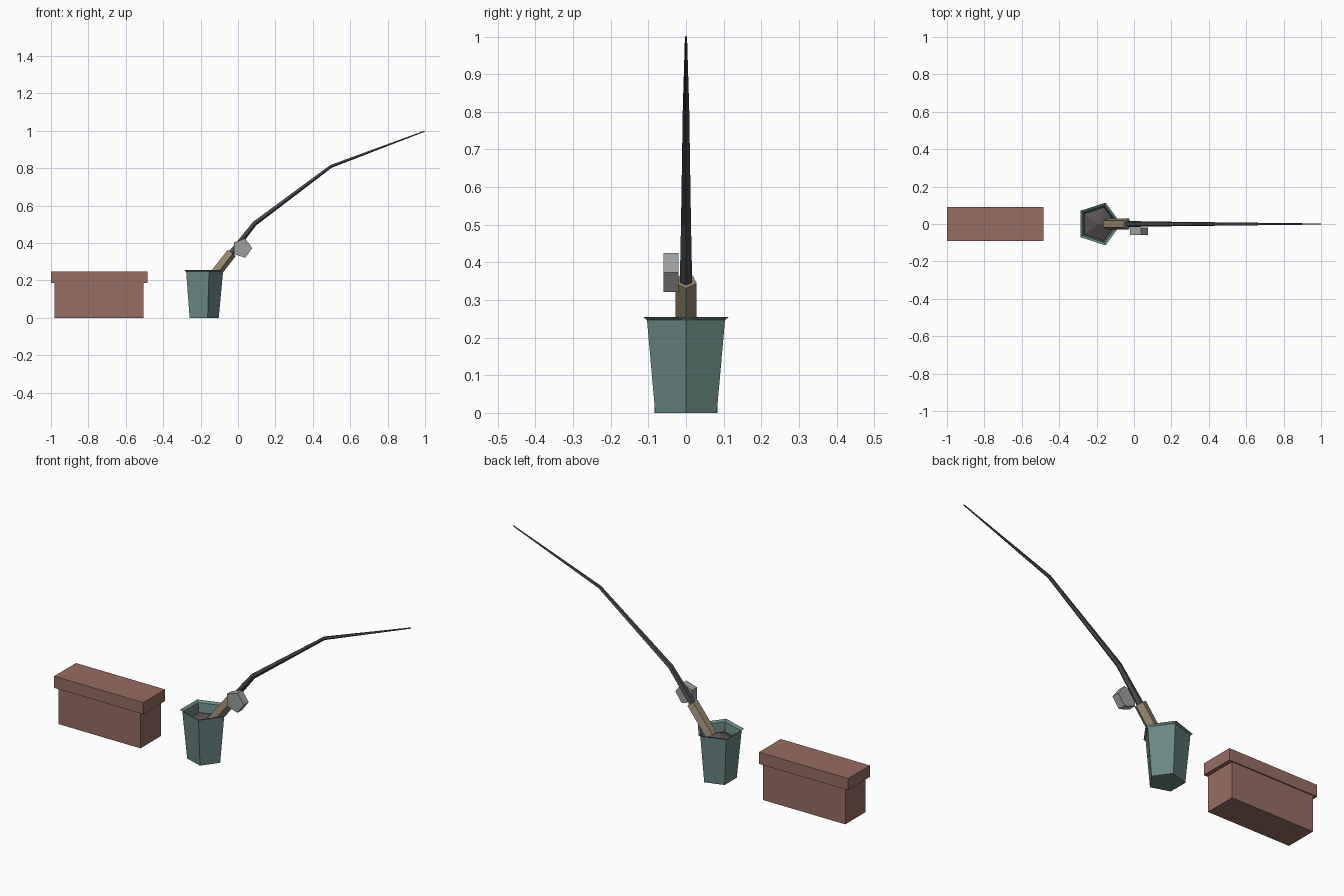
import bpy, math
from mathutils import Vector

cube = bpy.data.objects.get("Cube")
if cube:
    bpy.data.objects.remove(cube, do_unlink=True)


def make_material(name, rgb):
    m = bpy.data.materials.new(name)
    m.use_nodes = True
    linear = [(c / 255) ** 2.2 for c in rgb] + [1]
    m.diffuse_color = linear
    m.node_tree.nodes["Principled BSDF"].inputs["Base Color"].default_value = linear
    return m


brick = make_material("brick red", (150, 108, 98))
teal = make_material("dull teal", (105, 135, 130))
charcoal = make_material("charcoal", (72, 76, 82))
soil = make_material("dark soil", (88, 82, 86))
tan = make_material("tan cork", (150, 135, 112))
grey = make_material("light grey", (155, 156, 156))


def add_mesh(name, verts, faces, mat):
    mesh = bpy.data.meshes.new(name)
    mesh.from_pydata(verts, [], faces)
    mesh.materials.append(mat)
    mesh.update()
    obj = bpy.data.objects.new(name, mesh)
    bpy.context.collection.objects.link(obj)
    return obj


def box(name, x0, x1, half_y, z0, z1, mat):
    bpy.ops.mesh.primitive_cube_add(size=1, location=((x0 + x1) / 2, 0, (z0 + z1) / 2))
    obj = bpy.context.object
    obj.name = name
    obj.scale = (x1 - x0, 2 * half_y, z1 - z0)
    obj.data.materials.append(mat)


def loft(name, rings, mat, cap_end=True):
    """Join five-sided rings, each (centre, first axis, second axis, radius)."""
    n = 5
    verts, faces = [], []
    for centre, u, v, r in rings:
        for i in range(n):
            a = 2 * math.pi * i / n
            verts.append(Vector(centre) + r * (math.cos(a) * Vector(u) + math.sin(a) * Vector(v)))
    for k in range(len(rings) - 1):
        for i in range(n):
            j = (i + 1) % n
            faces.append((k * n + i, k * n + j, k * n + n + j, k * n + n + i))
    faces.append(tuple(reversed(range(n))))
    if cap_end:
        faces.append(tuple(range(len(verts) - n, len(verts))))
    return add_mesh(name, verts, faces, mat)


def tube(name, path, radii, mat):
    """Five-sided tapering tube along a path in the xz plane, with mitred bends."""
    pts = [Vector((x, 0, z)) for x, z in path]
    rings = []
    for i, p in enumerate(pts):
        d = (pts[min(i + 1, len(pts) - 1)] - pts[max(i - 1, 0)]).normalized()
        under = Vector((d.z, 0, -d.x))
        rings.append((p, under, (0, 1, 0), radii[i]))
    return loft(name, rings, mat)


# Tackle box
box("tackle_box_body", -0.98, -0.505, 0.084, 0, 0.186, brick)
box("tackle_box_lid", -1.0, -0.485, 0.09, 0.186, 0.247, brick)

# Bucket: outer wall, flared lip, inner wall and floor
X, Y = (1, 0, 0), (0, 1, 0)
BX = -0.189
profile = [(0.086, 0), (0.109, 0.247), (0.12, 0.255), (0.104, 0.246), (0.088, 0.15)]
loft("bucket", [((BX, 0, z), X, Y, r) for r, z in profile], teal)

# Heap of soil inside the bucket
loft("soil_heap", [((BX, 0, z), X, Y, r) for r, z in [(0.094, 0.2), (0.001, 0.235)]], soil)

# Rod with its handle
tube("rod_handle", [(-0.18, 0.165), (-0.035, 0.35)], [0.03, 0.03], tan)
tube("rod", [(-0.06, 0.318), (0.088, 0.505), (0.497, 0.811), (0.999, 0.999)],
     [0.018, 0.014, 0.009, 0.003], charcoal)

# Reel on the front side of the rod
loft("reel", [((0.022, y, 0.373), X, (0, 0, 1), 0.054) for y in (-0.02, -0.06)], grey)
